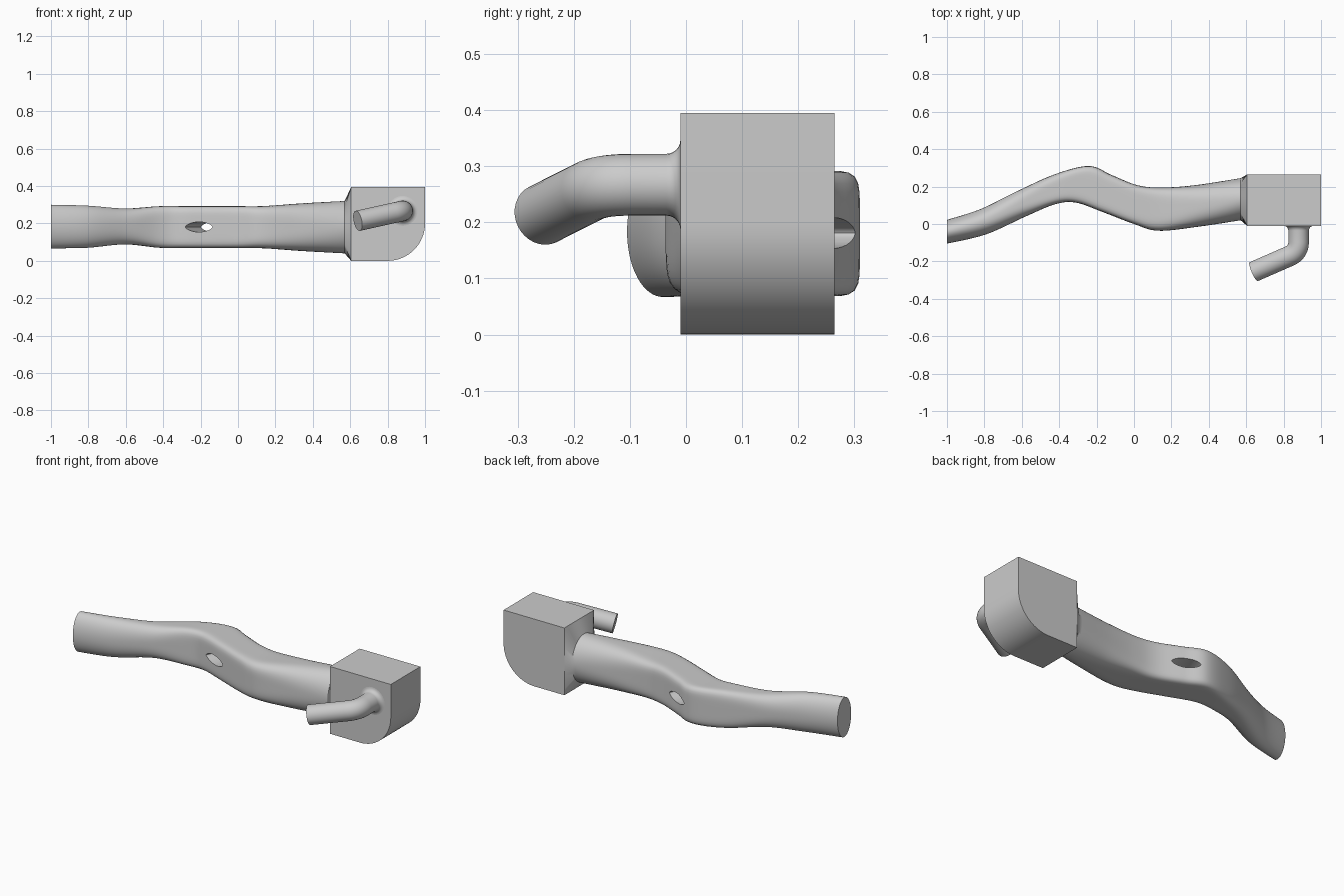
import bpy, bmesh, math
from mathutils import Vector

cube = bpy.data.objects.get("Cube")
if cube:
    bpy.data.objects.remove(cube, do_unlink=True)

grey = bpy.data.materials.new("plain grey")
grey.use_nodes = True
grey.diffuse_color = (0.6, 0.6, 0.6, 1)
grey.node_tree.nodes["Principled BSDF"].inputs["Base Color"].default_value = (0.6, 0.6, 0.6, 1)


def loft(name, rings):
    """Skin a list of equal-length point rings into a capped solid."""
    bm = bmesh.new()
    loops = [[bm.verts.new(p) for p in ring] for ring in rings]
    count = len(loops[0])
    for a, b in zip(loops, loops[1:]):
        for i in range(count):
            j = (i + 1) % count
            bm.faces.new((a[i], a[j], b[j], b[i]))
    bm.faces.new(loops[0])
    bm.faces.new(loops[-1])
    bmesh.ops.recalc_face_normals(bm, faces=bm.faces)
    mesh = bpy.data.meshes.new(name)
    bm.to_mesh(mesh)
    bm.free()
    mesh.materials.append(grey)
    obj = bpy.data.objects.new(name, mesh)
    bpy.context.collection.objects.link(obj)
    return obj


def smooth(obj, angle=35):
    bpy.ops.object.select_all(action='DESELECT')
    obj.select_set(True)
    bpy.context.view_layer.objects.active = obj
    bpy.ops.object.shade_smooth_by_angle(angle=math.radians(angle))


def catmull(p0, p1, p2, p3, t):
    return [0.5 * (2 * b + (c - a) * t + (2 * a - 5 * b + 4 * c - d) * t ** 2
                   + (3 * b - a - 3 * c + d) * t ** 3) for a, b, c, d in zip(p0, p1, p2, p3)]


def section(values, count=64):
    """Superellipse between a front and a back point; the exponent sets squareness."""
    fx, fy, bx, by, low, high, power = values
    ring = []
    for i in range(count):
        angle = 2 * math.pi * i / count
        c, s = math.cos(angle), math.sin(angle)
        r = (abs(c) ** power + abs(s) ** power) ** (-1 / power)
        u, v = (1 + r * c) / 2, (1 + r * s) / 2
        ring.append(Vector((fx + (bx - fx) * u, fy + (by - fy) * u, low + (high - low) * v)))
    return ring


# Curved arm: front x, front y, back x, back y, bottom, top, squareness
stations = [
    (-1.00, -0.105, -1.00, 0.022, 0.067, 0.30, 2),
    (-0.79, -0.055, -0.82, 0.080, 0.070, 0.295, 2.2),
    (-0.58, 0.040, -0.63, 0.173, 0.088, 0.28, 2.8),
    (-0.42, 0.106, -0.42, 0.267, 0.070, 0.292, 5),
    (-0.31, 0.114, -0.24, 0.310, 0.068, 0.292, 7),
    (-0.17, 0.065, -0.12, 0.262, 0.068, 0.292, 7),
    (0.00, 0.000, 0.02, 0.207, 0.068, 0.292, 6.5),
    (0.13, -0.036, 0.15, 0.195, 0.067, 0.293, 5),
    (0.34, -0.015, 0.33, 0.208, 0.053, 0.307, 3),
    (0.57, 0.020, 0.57, 0.245, 0.040, 0.32, 2),
]
padded = [stations[0]] + stations + [stations[-1]]
rings = []
for k in range(len(stations) - 1):
    rings += [section(catmull(*padded[k:k + 4], t / 8)) for t in range(8)]
rings.append(section(stations[-1]))
# Collar flaring into the rectangular head
rings.append(section((0.605, -0.01, 0.605, 0.265, 0.0, 0.395, 200)))
arm = loft("arm", rings)

# Lens-shaped hole through the arm, square to its sloping side
axis = Vector((0.40, 0.92, 0)).normalized()
side = Vector((axis.y, -axis.x, 0))
centre = Vector((-0.17, 0.17, 0.181))
lens = []
for i in range(32):
    a = 2 * math.pi * i / 32
    s = math.sin(a)
    lens.append(centre + side * 0.078 * math.cos(a) + Vector((0, 0, 0.027 * s * abs(s) ** 0.3)))
cutter = loft("hole_cutter", [[p + axis * d for p in lens] for d in (-0.25, 0.25)])
cutter.hide_render = True
cutter.hide_set(True)
cut = arm.modifiers.new("hole", 'BOOLEAN')
cut.operation = 'DIFFERENCE'
cut.solver = 'EXACT'
cut.object = cutter
bpy.context.view_layer.objects.active = arm
arm.select_set(True)
bpy.ops.object.modifier_apply(modifier=cut.name)
bpy.data.objects.remove(cutter, do_unlink=True)
smooth(arm)

# Head block with one rounded lower corner
outline = [(0.605, 0), (0.605, 0.395), (1, 0.395)]
for i in range(17):
    a = math.pi / 2 * i / 16
    outline.append((0.8 + 0.2 * math.cos(a), 0.2 - 0.2 * math.sin(a)))
head = loft("head_block", [[(x, y, z) for x, z in outline] for y in (-0.01, 0.265)])
smooth(head)

# Bent peg with a filleted base
root, corner, tip = Vector((0.88, 0, 0.267)), Vector((0.88, -0.15, 0.267)), Vector((0.64, -0.255, 0.214))
out, back = (corner - root).normalized(), (tip - corner).normalized()
path = []
for i in range(7):
    a = math.pi / 2 * i / 6
    path.append((root + out * (0.01 + 0.025 * (1 - math.cos(a))), out, 0.08 - 0.025 * math.sin(a)))
start, end = corner - out * 0.055, corner + back * 0.055
for i in range(13):
    t = i / 12
    point = start * (1 - t) ** 2 + corner * 2 * t * (1 - t) + end * t ** 2
    path.append((point, (out * (1 - t) + back * t).normalized(), 0.055))
path.append((tip, back, 0.055))
peg_rings = []
for point, direction, radius in path:
    u = direction.cross(Vector((0, 0, 1))).normalized()
    v = u.cross(direction)
    peg_rings.append([point + (u * math.cos(a) + v * math.sin(a)) * radius
                      for a in (2 * math.pi * i / 32 for i in range(32))])
peg = loft("bent_peg", peg_rings)
smooth(peg, 45)
